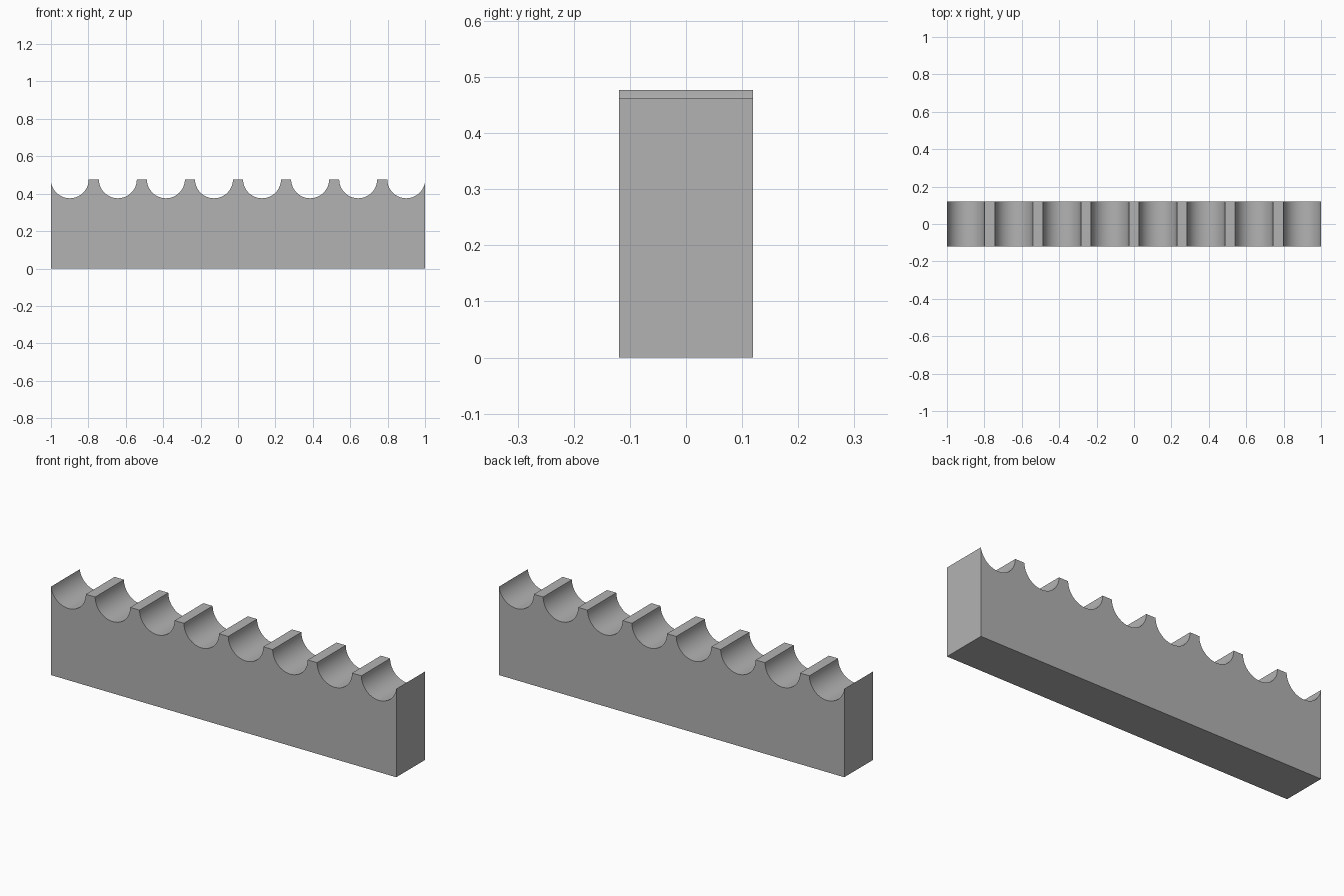
import bpy, bmesh, math

LENGTH, DEPTH, HEIGHT = 2.0, 0.238, 0.477
GROOVES, PITCH, RADIUS, STEPS = 8, 0.257, 0.1015, 32

if "Cube" in bpy.data.objects:
    bpy.data.objects.remove(bpy.data.objects["Cube"])

grey = bpy.data.materials.new("plain grey")
grey.use_nodes = True
colour = (0.448, 0.448, 0.448, 1)
grey.diffuse_color = colour
grey.node_tree.nodes["Principled BSDF"].inputs["Base Color"].default_value = colour

# Side outline: flat base, then a row of round grooves along the top
half = LENGTH / 2
outline = [(half, 0), (-half, 0)]
for i in range(GROOVES):
    centre = (i - (GROOVES - 1) / 2) * PITCH
    # The outermost grooves run out through the end faces
    reach = math.acos((half - abs(centre)) / RADIUS) if half - abs(centre) < RADIUS else 0
    start = math.pi + (reach if i == 0 else 0)
    end = 2 * math.pi - (reach if i == GROOVES - 1 else 0)
    for s in range(STEPS + 1):
        a = start + (end - start) * s / STEPS
        outline.append((centre + RADIUS * math.cos(a), HEIGHT + RADIUS * math.sin(a)))

# Extrude the outline through the depth
bm = bmesh.new()
face = bm.faces.new([bm.verts.new((x, -DEPTH / 2, z)) for x, z in outline])
back = bmesh.ops.extrude_face_region(bm, geom=[face], use_keep_orig=True)["geom"]
bmesh.ops.translate(bm, vec=(0, DEPTH, 0),
                    verts=[v for v in back if isinstance(v, bmesh.types.BMVert)])
bmesh.ops.recalc_face_normals(bm, faces=bm.faces)
mesh = bpy.data.meshes.new("grooved_rack")
bm.to_mesh(mesh)
bm.free()
mesh.materials.append(grey)

rack = bpy.data.objects.new("grooved_rack", mesh)
bpy.context.collection.objects.link(rack)
bpy.ops.object.select_all(action="DESELECT")
rack.select_set(True)
bpy.context.view_layer.objects.active = rack
bpy.ops.object.shade_smooth_by_angle(angle=math.radians(30))
